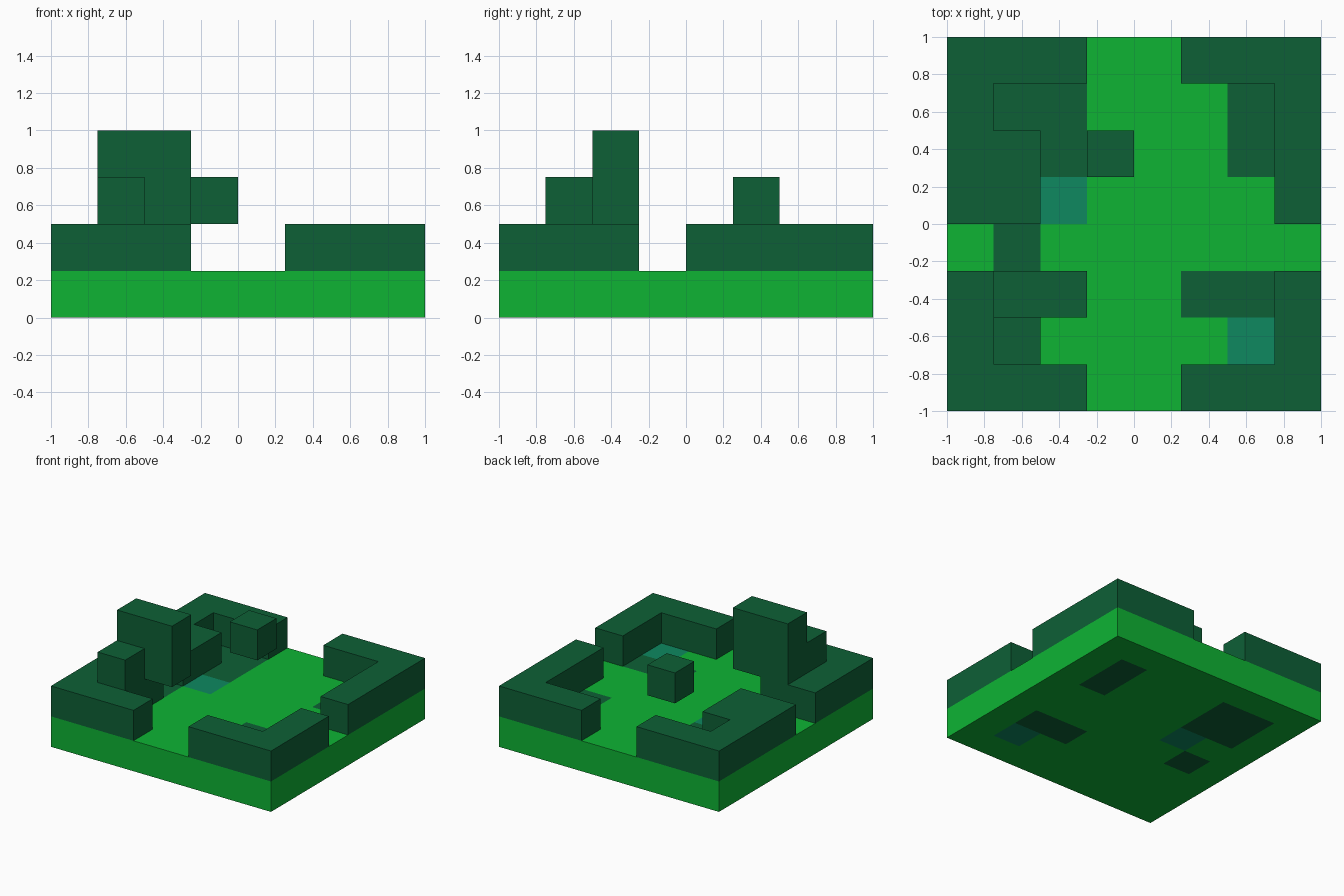
import bpy, bmesh
from mathutils import Vector

cube = bpy.data.objects.get("Cube")
if cube:
    bpy.data.objects.remove(cube, do_unlink=True)

CELL = 0.25  # the model sits on an 8 x 8 grid of cubes


def srgb(r, g, b):
    def lin(c):
        c /= 255
        return c / 12.92 if c <= 0.04045 else ((c + 0.055) / 1.055) ** 2.4
    return (lin(r), lin(g), lin(b), 1.0)


def material(name, color):
    m = bpy.data.materials.new(name)
    m.diffuse_color = color
    m.use_nodes = True
    bsdf = next(n for n in m.node_tree.nodes if n.type == 'BSDF_PRINCIPLED')
    bsdf.inputs["Base Color"].default_value = color
    bsdf.inputs["Roughness"].default_value = 0.9
    return m


GRASS = material("grass_green", srgb(14, 180, 52))
HEDGE = material("hedge_green", srgb(13, 96, 54))
POND = material("pond_teal", srgb(14, 136, 96))


def block_range(i, j, k, ni=1, nj=1, nk=1):
    """All cells of a box that starts at cell i, j, k."""
    return {(a, b, c) for a in range(i, i + ni)
            for b in range(j, j + nj) for c in range(k, k + nk)}


def build(name, cells, mats, slot=lambda cell: 0):
    """Outer skin of a set of cells, welded into one mesh."""
    bm = bmesh.new()
    verts = {}

    def vert(p):
        if p not in verts:
            verts[p] = bm.verts.new((p[0] * CELL - 1, p[1] * CELL - 1, p[2] * CELL))
        return verts[p]

    for cell in sorted(cells):
        for axis in range(3):
            u, v = (axis + 1) % 3, (axis + 2) % 3
            for side in (0, 1):
                near = list(cell)
                near[axis] += 2 * side - 1
                if tuple(near) in cells:
                    continue
                ring = []
                for du, dv in ((0, 0), (1, 0), (1, 1), (0, 1)):
                    p = list(cell)
                    p[axis] += side
                    p[u] += du
                    p[v] += dv
                    ring.append(vert(tuple(p)))
                face = bm.faces.new(ring if side else ring[::-1])
                face.material_index = slot(cell)
    mesh = bpy.data.meshes.new(name)
    bm.to_mesh(mesh)
    bm.free()
    for m in mats:
        mesh.materials.append(m)
    ob = bpy.data.objects.new(name, mesh)
    bpy.context.collection.objects.link(ob)
    return ob


# Ground slab with inlaid hedge and pond tiles that reach through to the underside
hedge_tiles = (block_range(1, 5, 0, 2, 2) | block_range(6, 5, 0, 1, 2)
               | block_range(5, 2, 0, 2, 1) | {(1, 3, 0)})
pond_tiles = {(2, 4, 0), (6, 1, 0)}
build("ground_slab", block_range(0, 0, 0, 8, 8), (GRASS, HEDGE, POND),
      lambda c: 1 if c in hedge_tiles else 2 if c in pond_tiles else 0)

# Corner walls, one cell high
build("front_left_wall", block_range(5, 0, 1, 3) | block_range(7, 0, 1, 1, 3), (HEDGE,))
build("back_left_wall", block_range(5, 7, 1, 3) | block_range(7, 4, 1, 1, 4), (HEDGE,))
build("back_right_wall", block_range(0, 7, 1, 3) | block_range(0, 4, 1, 1, 4)
      | block_range(1, 4, 1, 1, 2), (HEDGE,))

# Front right wall with its step and the overhanging tower
build("front_right_wall", block_range(0, 0, 1, 3) | block_range(0, 0, 1, 1, 3)
      | block_range(1, 1, 1, 1, 2) | {(1, 1, 2)} | block_range(1, 2, 2, 2, 1, 2), (HEDGE,))

# Cube floating above the lawn
build("floating_cube", {(3, 5, 2)}, (HEDGE,))
